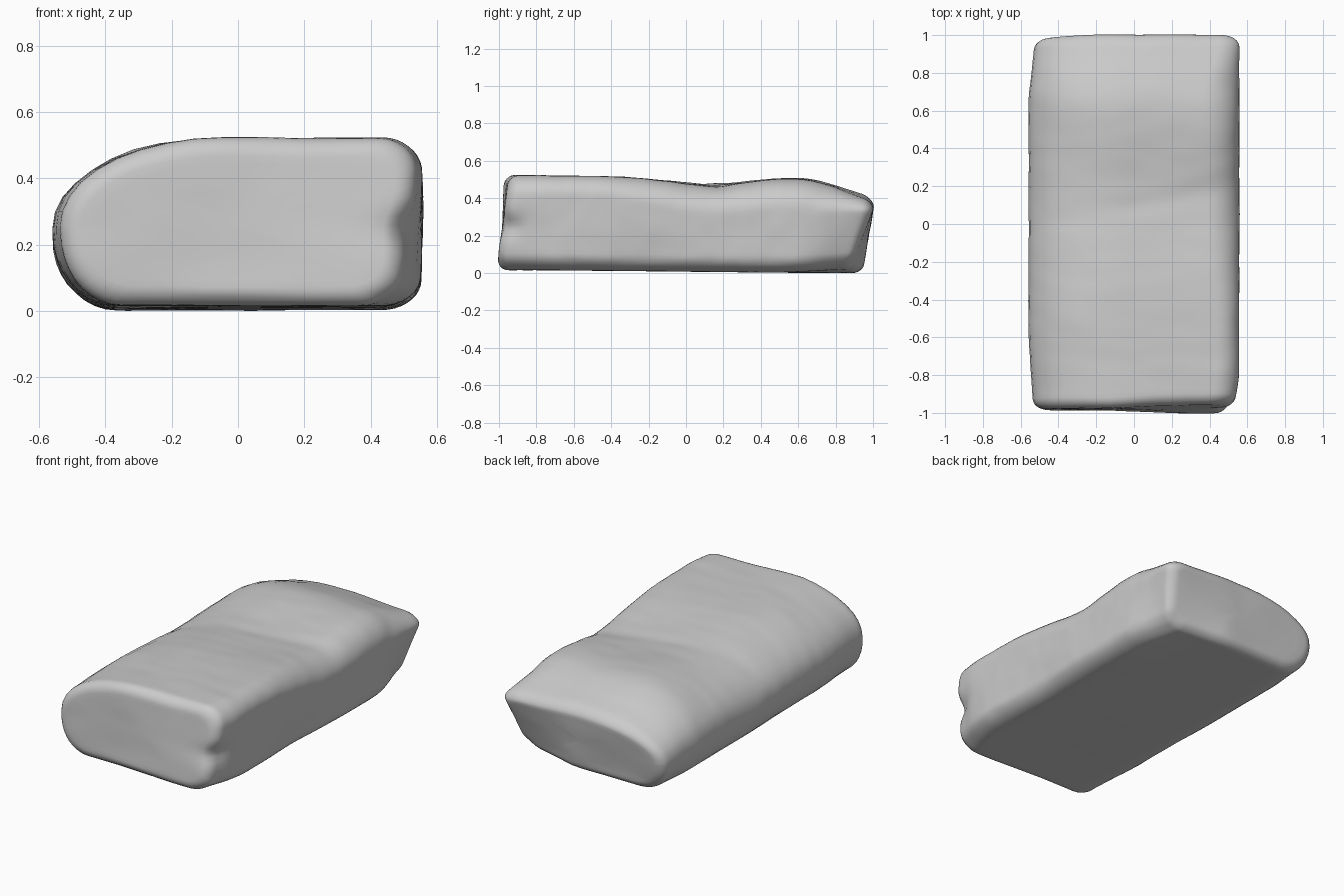
import bpy, bmesh, math
from mathutils import Vector, noise

cube = bpy.data.objects.get("Cube")
if cube:
    bpy.data.objects.remove(cube, do_unlink=True)

# One plain matte grey
grey = bpy.data.materials.new("plain_grey")
grey.use_nodes = True
colour = (0.6, 0.6, 0.6, 1)
grey.diffuse_color = colour
grey.node_tree.nodes["Principled BSDF"].inputs["Base Color"].default_value = colour


def smooth(keys, t):
    """Ease between (position, value) keys."""
    if t <= keys[0][0]:
        return keys[0][1]
    for (a, va), (b, vb) in zip(keys, keys[1:]):
        if t <= b:
            k = (t - a) / (b - a)
            return va + (vb - va) * k * k * (3 - 2 * k)
    return keys[-1][1]


# Outline of the block along its length
TOP = [(-0.95, 0.525), (-0.5, 0.522), (0.15, 0.486), (0.6, 0.51), (1.15, 0.38)]
BOTTOM = [(-1, 0.018), (0.9, 0.003)]
LEFT = [(-1, -0.54), (-0.5, -0.56), (0.65, -0.56), (1, -0.53)]
RIGHT = [(-1, 0.535), (-0.8, 0.555), (1, 0.557)]
SHOULDER_X = [(-0.6, 0.12), (0.2, 0.18), (0.7, 0.19), (1, 0.10)]
SHOULDER_Z = [(-0.6, 0.11), (0.2, 0.16), (0.7, 0.16), (1, 0.08)]
# How far the foot of the right side tucks inward
TUCK = [(-1, 0.07), (-0.65, 0.005), (0.6, 0.005), (1, 0.08)]
ARC, SIDE = 9, 10


def section(y):
    """Rounded cross-section: full left edge, tighter right corners."""
    top, low = smooth(TOP, y), smooth(BOTTOM, y)
    left, right = smooth(LEFT, y), smooth(RIGHT, y)
    h = top - low
    corners = [
        (right, low, 0.12, 0.09, -1, 1, 270),
        (right, top, smooth(SHOULDER_X, y), smooth(SHOULDER_Z, y), -1, -1, 0),
        (left, top, 0.49, h * 0.53, 1, -1, 90),
        (left, low, 0.19, h * 0.44, 1, 1, 180),
    ]
    pts = []
    for cx, cz, rx, rz, sx, sz, start in corners:
        arc = []
        for i in range(ARC + 1):
            a = math.radians(start + 90 * i / ARC)
            arc.append(Vector((cx + sx * rx + rx * math.cos(a), 0,
                               cz + sz * rz + rz * math.sin(a))))
        if pts:
            last = pts[-1]
            pts += [last.lerp(arc[0], i / SIDE) for i in range(1, SIDE)]
        pts += arc
    last = pts[-1]
    pts += [last.lerp(pts[0], i / SIDE) for i in range(1, SIDE)]
    return pts, Vector(((left + right) / 2, 0, (top + low) / 2))


# Stations: inset rings on each end face, rounded rim, then the body
RIM = 0.06
rim = [(RIM * (1 - math.cos(a)), RIM * (1 - math.sin(a)))
       for a in (math.radians(15 * i) for i in range(7))]
end = [(0, 0.25 * k / 6) for k in range(6, 1, -1)] + rim
body = [-1 + RIM + (2 - 2 * RIM) * i / 70 for i in range(1, 70)]
stations = ([(-1 + o, d) for o, d in end] + [(y, 0) for y in body]
            + [(1 - o, d) for o, d in reversed(end)])


def shape(p):
    """Lean the ends, then add dents and hand-worked unevenness."""
    x, y, z = p
    front = max(0, min(1, (-y - 0.5) / 0.5))
    back = max(0, min(1, (y - 0.5) / 0.5))
    side = max(0, min(1, x / 0.4 + 0.3))
    # Foot of the right side tucks in below mid height
    right = max(0, min(1, (x - 0.1) / 0.4))
    under = max(0, 0.36 - z) / 0.36
    x -= right * smooth(TUCK, y) * under
    y += front * (0.025 * (1 - side) + z * (0.03 + 0.09 * side) - 0.01)
    y += back * (0.006 - under * (0.06 + 0.06 * right))
    # Back right foot lifts a little; back top tilts down to the right
    z += back * right * 0.025 * under
    z -= back * right * 0.02 * max(0, z - 0.2) / 0.2
    # Pinch on the front right edge
    g = math.exp(-((x - 0.51) / 0.09) ** 2 - ((y + 0.95) / 0.08) ** 2
                 - ((z - 0.25) / 0.06) ** 2)
    x -= 0.025 * g
    y += 0.02 * g
    # Dip across the top, deepening toward the right shoulder
    if z > 0.25:
        rise = (z - 0.25) / 0.25
        slope = max(0, min(1, (x + 0.25) / 0.6))
        z -= 0.018 * slope * rise * math.exp(-((y - 0.13) / 0.2) ** 2)
        z -= 0.006 * rise * math.exp(-((y - 0.1 - 0.2 * x) / 0.06) ** 2)
    # Shallow hollow low on the right side
    if x > 0.4:
        x -= 0.015 * math.exp(-((y + 0.2) / 0.25) ** 2 - ((z - 0.08) / 0.1) ** 2)
    q = Vector((x, y, z))
    wobble = noise.noise_vector(q * 3.5) * 0.004
    wobble += noise.noise_vector(Vector((x * 6, y * 11, z * 9))) * 0.0025
    if z < 0.06:
        wobble *= 0.3
    return q + wobble


bm = bmesh.new()
rings = []
for y, inset in stations:
    pts, mid = section(y)
    ring = []
    # Rim insets evenly; the end face then shrinks toward its centre
    edge = min(inset, RIM)
    shrink = (1 - inset / 0.265) / (1 - edge / 0.265)
    for p in pts:
        off = p - mid
        off.x *= (1 - edge / 0.5) * shrink
        off.z *= (1 - edge / 0.265) * shrink
        ring.append(bm.verts.new(shape((mid.x + off.x, y, mid.z + off.z))))
    rings.append(ring)
for a, b in zip(rings, rings[1:]):
    for i in range(len(a)):
        j = (i + 1) % len(a)
        bm.faces.new((a[i], a[j], b[j], b[i]))
bm.faces.new(rings[0])
bm.faces.new(rings[-1])
bmesh.ops.recalc_face_normals(bm, faces=bm.faces[:])

# Settle on the ground and centre
lo = Vector([min(v.co[k] for v in bm.verts) for k in range(3)])
hi = Vector([max(v.co[k] for v in bm.verts) for k in range(3)])
bmesh.ops.translate(bm, verts=bm.verts[:],
                    vec=(-(lo.x + hi.x) / 2, -(lo.y + hi.y) / 2, -lo.z))

mesh = bpy.data.meshes.new("rounded_block")
bm.to_mesh(mesh)
bm.free()
mesh.materials.append(grey)
block = bpy.data.objects.new("rounded_block", mesh)
bpy.context.collection.objects.link(block)
for f in mesh.polygons:
    f.use_smooth = True
